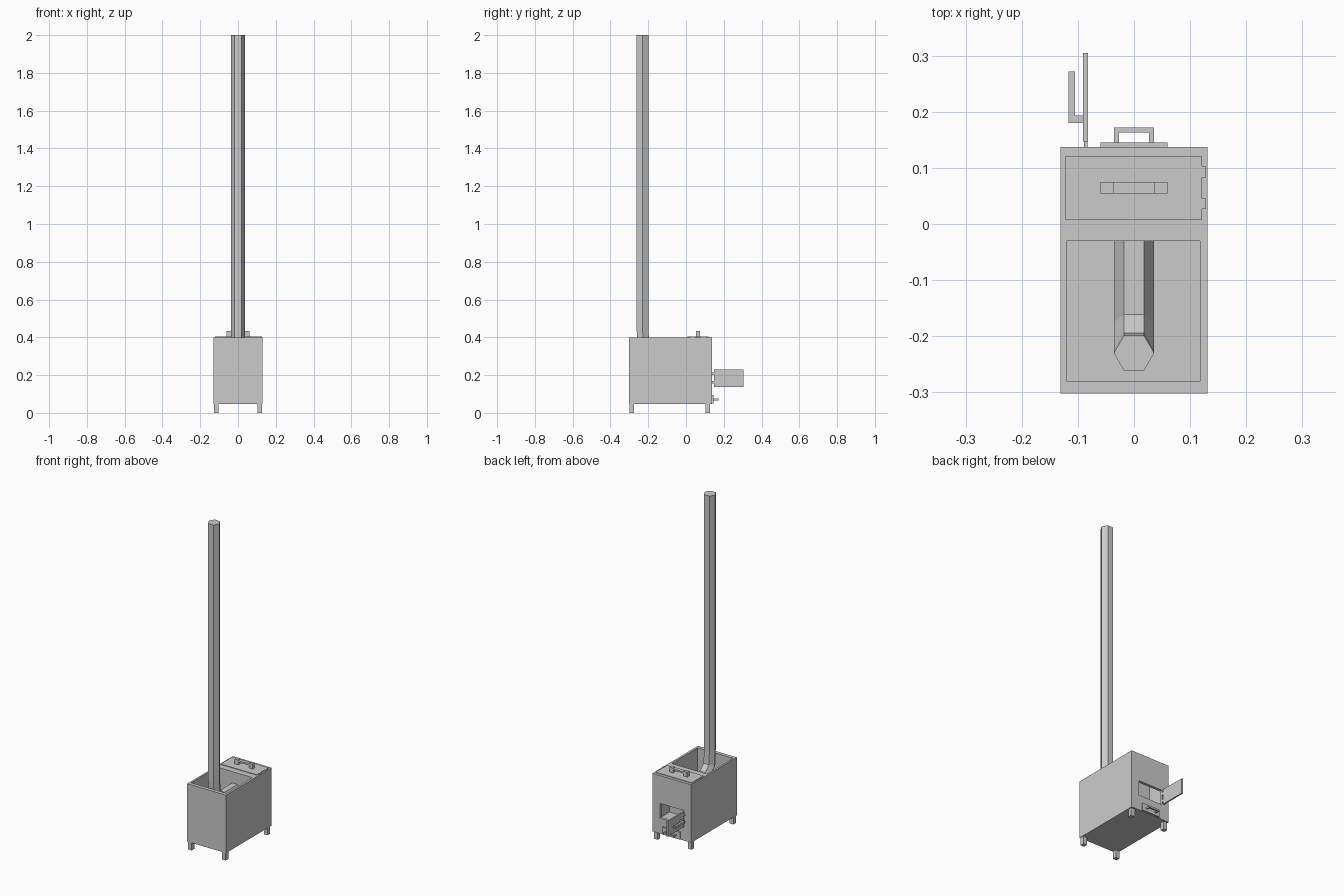
import bpy, bmesh, math
from mathutils import Vector

if "Cube" in bpy.data.objects:
    bpy.data.objects.remove(bpy.data.objects["Cube"])

steel = bpy.data.materials.new("grey steel")
steel.diffuse_color = (0.6, 0.6, 0.6, 1)
steel.use_nodes = True
steel.node_tree.nodes["Principled BSDF"].inputs["Base Color"].default_value = steel.diffuse_color


def finish(name, bm, mat=steel):
    bmesh.ops.recalc_face_normals(bm, faces=bm.faces)
    me = bpy.data.meshes.new(name)
    bm.to_mesh(me)
    bm.free()
    ob = bpy.data.objects.new(name, me)
    bpy.context.collection.objects.link(ob)
    if mat:
        me.materials.append(mat)
    return ob


def boxes(name, *spans, mat=steel):
    """Each span is (x0, x1, y0, y1, z0, z1)."""
    bm = bmesh.new()
    for x0, x1, y0, y1, z0, z1 in spans:
        r = bmesh.ops.create_cube(bm, size=1)
        for v in r["verts"]:
            v.co = ((x0 + x1) / 2 + v.co.x * (x1 - x0),
                    (y0 + y1) / 2 + v.co.y * (y1 - y0),
                    (z0 + z1) / 2 + v.co.z * (z1 - z0))
    return finish(name, bm, mat)


# Stove body: a solid block hollowed by the stone pit, firebox and door opening
body = boxes("stove_body", (-.131, .131, -.302, .137, .047, .40))
cuts = [("pit_cutter", (-.12, .118, -.28, -.03, .24, .5)),
        ("firebox_cutter", (-.12, .12, -.012, .12, .11, .385)),
        ("door_opening_cutter", (-.082, .08, .10, .2, .14, .23))]
for name, span in cuts:
    cutter = boxes(name, span, mat=None)
    cutter.hide_render = True
    cutter.hide_viewport = True
    cutter.display_type = 'WIRE'
    mod = body.modifiers.new(name, 'BOOLEAN')
    mod.operation = 'DIFFERENCE'
    mod.solver = 'EXACT'
    mod.object = cutter

# Four legs
boxes("legs", *[(x, x + .025, y, y + .025, 0, .047)
                for x in (-.127, .102) for y in (-.30, .103)])

# Top lid with two hinges and a bridge handle
boxes("lid", (-.123, .121, .008, .12, .398, .404))
boxes("lid_hinges", (.119, .127, .083, .103, .398, .405), (.119, .127, .027, .045, .398, .405))
boxes("lid_handle", (-.06, -.036, .054, .075, .403, .434), (.036, .06, .054, .075, .403, .434),
      (-.036, .036, .054, .075, .42, .43))

# Firebox door standing open, with hinges and latch handle
boxes("door", (-.091, -.082, .147, .305, .138, .23))
boxes("door_hinges", *[(-.089, -.083, .135, .15, z, z + .015) for z in (.155, .2)])
boxes("door_handle", (-.105, -.09, .18, .193, .178, .192), (-.117, -.105, .18, .272, .178, .192))

# Ash drawer and its handle
boxes("ash_drawer", (-.06, .06, .13, .145, .05, .095))
boxes("ash_drawer_handle", (-.036, -.027, .144, .172, .065, .075),
      (.027, .036, .144, .172, .065, .075), (-.027, .027, .163, .172, .065, .075))

# Six-sided flue, mitred along a path in the y-z plane
path = [Vector(p) for p in ((0, -.025, .30), (0, -.175, .30), (0, -.225, .352),
                            (0, -.23, .44), (0, -.23, 2.0))]
bm = bmesh.new()
rings = []
for i, p in enumerate(path):
    a = (path[i] - path[i - 1]).normalized() if i else (path[1] - path[0]).normalized()
    b = (path[i + 1] - path[i]).normalized() if i + 1 < len(path) else a
    tangent = (a + b).normalized()
    side = Vector((0, tangent.z, -tangent.y)) / tangent.dot(a)
    rings.append([bm.verts.new(p + Vector((.036 * math.cos(k * math.pi / 3), 0, 0))
                               + side * .036 * math.sin(k * math.pi / 3)) for k in range(6)])
for lo, hi in zip(rings, rings[1:]):
    for k in range(6):
        bm.faces.new((lo[k], lo[(k + 1) % 6], hi[(k + 1) % 6], hi[k]))
bm.faces.new(rings[0])
bm.faces.new(rings[-1])
finish("flue_pipe", bm)
